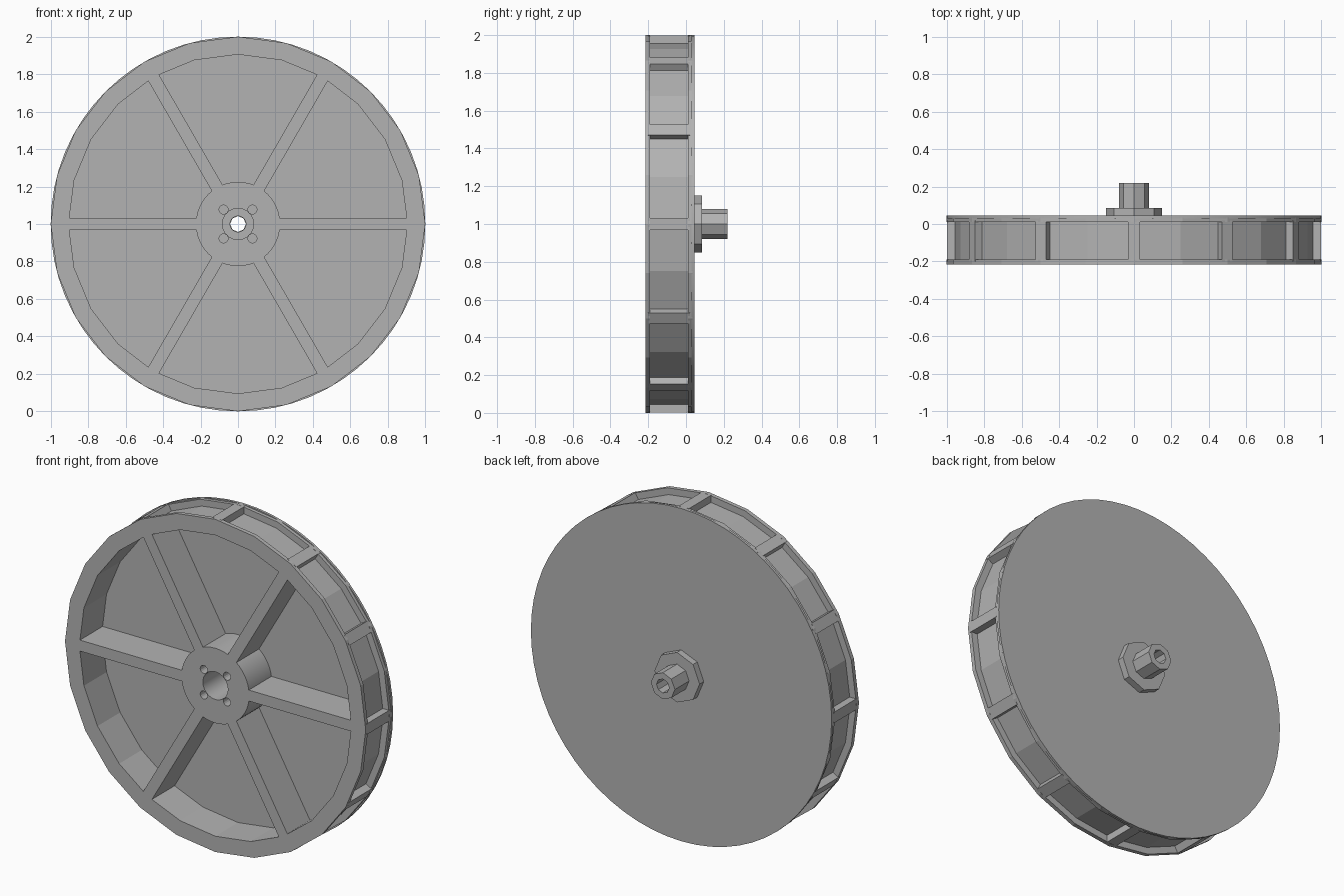
import bpy, bmesh, math
from mathutils import Matrix, Vector

cube = bpy.data.objects.get("Cube")
if cube:
    bpy.data.objects.remove(cube, do_unlink=True)

grey = bpy.data.materials.new("plain grey")
grey.use_nodes = True
COLOUR = (0.45, 0.45, 0.45, 1)
grey.diffuse_color = COLOUR
grey.node_tree.nodes["Principled BSDF"].inputs["Base Color"].default_value = COLOUR

CENTRE = Vector((0, 0, 1))
FRONT = -0.215


def finish(name, bm, smooth=None):
    bmesh.ops.recalc_face_normals(bm, faces=bm.faces)
    mesh = bpy.data.meshes.new(name)
    bm.to_mesh(mesh)
    bm.free()
    mesh.materials.append(grey)
    obj = bpy.data.objects.new(name, mesh)
    bpy.context.collection.objects.link(obj)
    if smooth:
        bpy.ops.object.select_all(action="DESELECT")
        obj.select_set(True)
        bpy.context.view_layer.objects.active = obj
        bpy.ops.object.shade_smooth_by_angle(angle=math.radians(smooth))
    return obj


def lathe(name, sides, profile, smooth=None, at=CENTRE):
    """Revolve a closed (radius, y) profile around the y axis."""
    bm = bmesh.new()
    rings = []
    for i in range(sides):
        a = math.tau * i / sides
        rings.append([bm.verts.new(at + Vector((r * math.cos(a), y, r * math.sin(a))))
                      for r, y in profile])
    count = len(profile)
    for i in range(sides):
        this, other = rings[i], rings[(i + 1) % sides]
        for j in range(count):
            k = (j + 1) % count
            bm.faces.new((this[j], this[k], other[k], other[j]))
    return finish(name, bm, smooth)


def tube(name, sides, inner, outer, y0, y1, smooth=None):
    return lathe(name, sides, [(inner, y0), (outer, y0), (outer, y1), (inner, y1)], smooth)


def radial_bars(name, count, r0, r1, width, y0, y1):
    """Boxes pointing outwards, evenly spaced around the axle."""
    bm = bmesh.new()
    for i in range(count):
        turn = Matrix.Rotation(-math.tau * i / count, 4, "Y")
        place = Matrix.Translation(((r0 + r1) / 2, (y0 + y1) / 2, 0))
        size = Matrix.Diagonal((r1 - r0, y1 - y0, width, 1))
        bmesh.ops.create_cube(bm, size=1, matrix=Matrix.Translation(CENTRE) @ turn @ place @ size)
    return finish(name, bm)


# Rim with a channel around its tread, split into panels by cross ribs
lathe("rim", 24, [(0.905, FRONT), (1, FRONT), (1, -0.19), (0.96, -0.19),
                  (0.96, 0.01), (1, 0.01), (1, 0.035), (0.905, 0.035)])
radial_bars("tread_ribs", 12, 0.94, 0.998, 0.065, -0.2, 0.02)

# Round back plate with an inner web that closes the wheel
lathe("back_plate", 64, [(0.042, 0), (0.93, 0), (0.93, 0.03), (1, 0.03),
                         (1, 0.045), (0.042, 0.045)], 30)

# Spokes and bored hub
radial_bars("spokes", 6, 0.2, 0.915, 0.066, FRONT, 0.005)
hub = tube("hub", 48, 0.083, 0.225, FRONT, 0.005, 30)

# Four bolt holes in the hub
for sx in (-1, 1):
    for sz in (-1, 1):
        bm = bmesh.new()
        spot = Matrix.Translation(CENTRE + Vector((sx * 0.077, -0.15, sz * 0.077)))
        bmesh.ops.create_cone(bm, cap_ends=True, segments=16, radius1=0.024, radius2=0.024,
                              depth=0.26, matrix=spot @ Matrix.Rotation(math.pi / 2, 4, "X"))
        cutter = finish("bolt_hole_cutter", bm)
        cutter.hide_render = True
        cutter.hide_viewport = True
        cut = hub.modifiers.new("bolt_hole", "BOOLEAN")
        cut.operation = "DIFFERENCE"
        cut.solver = "EXACT"
        cut.object = cutter

# Axle flange and faceted shaft on the back
tube("axle_flange", 8, 0.042, 0.15, 0.04, 0.085)
tube("axle_shaft", 8, 0.042, 0.08, 0.08, 0.22)
